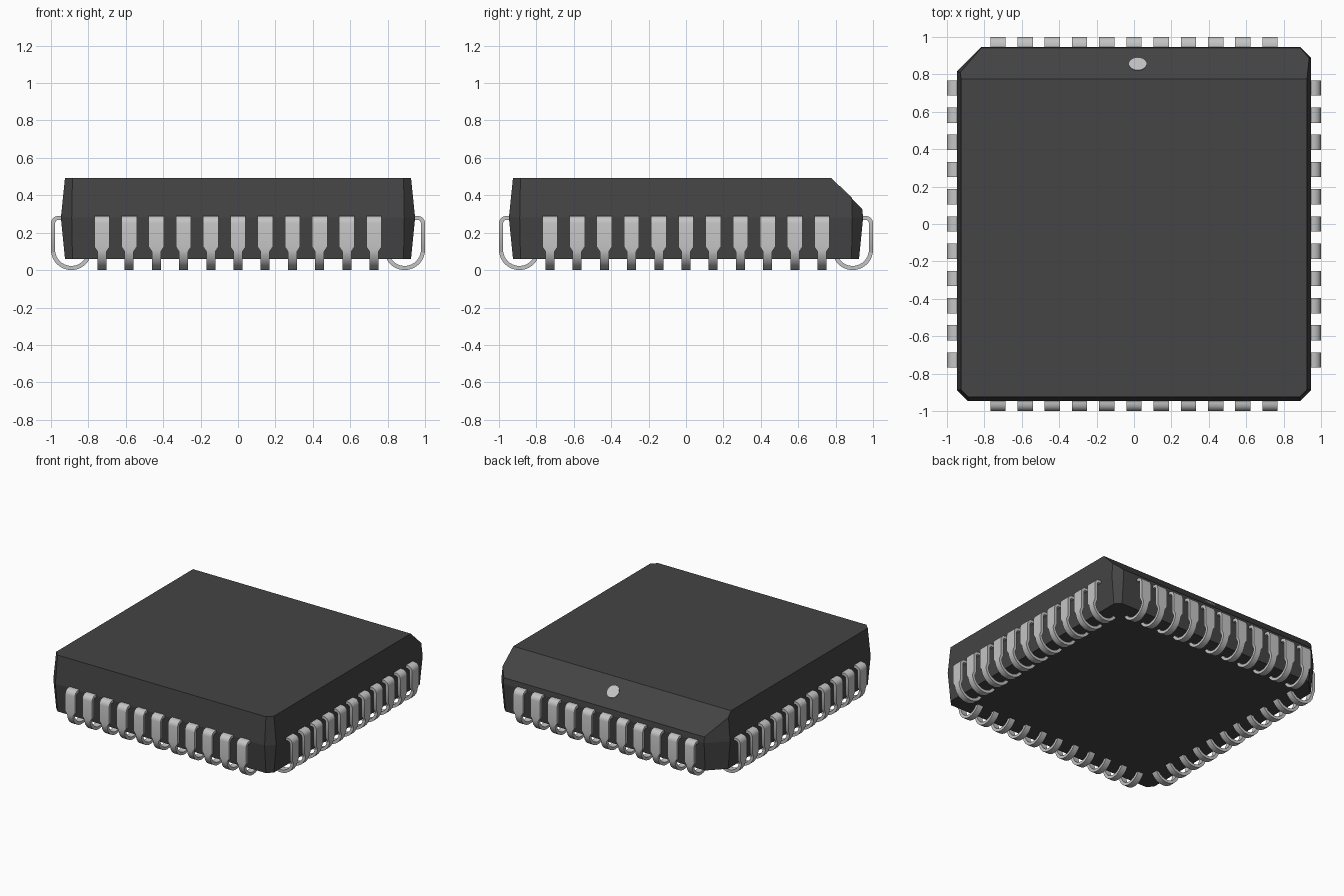
import bpy, bmesh, math
from mathutils import Vector, Matrix

if "Cube" in bpy.data.objects:
    bpy.data.objects.remove(bpy.data.objects["Cube"], do_unlink=True)


def material(name, value):
    mat = bpy.data.materials.new(name)
    mat.use_nodes = True
    colour = (value, value, value, 1)
    mat.diffuse_color = colour
    mat.node_tree.nodes["Principled BSDF"].inputs["Base Color"].default_value = colour
    return mat


def finish(bm, name, mat):
    bmesh.ops.recalc_face_normals(bm, faces=bm.faces)
    mesh = bpy.data.meshes.new(name)
    bm.to_mesh(mesh)
    bm.free()
    mesh.materials.append(mat)
    obj = bpy.data.objects.new(name, mesh)
    bpy.context.collection.objects.link(obj)
    return obj


def loft(bm, rings):
    """Skin a list of closed rings and cap both ends."""
    rings = [[bm.verts.new(p) for p in ring] for ring in rings]
    for a, b in zip(rings, rings[1:]):
        for i in range(len(a)):
            j = (i + 1) % len(a)
            bm.faces.new((a[i], a[j], b[j], b[i]))
    bm.faces.new(rings[0])
    bm.faces.new(rings[-1])


plastic = material("dark plastic", 0.058)
metal = material("light metal", 0.55)


# Body: chamfered square with side draft and one large corner
def outline(half, z, small, large):
    points = []
    for sx, sy in ((1, 1), (-1, 1), (-1, -1), (1, -1)):
        cut = large if (sx, sy) == (-1, 1) else small
        pair = [Vector((sx * half, sy * (half - cut), z)),
                Vector((sx * (half - cut), sy * half, z))]
        points += pair if sx * sy > 0 else pair[::-1]
    return points


bm = bmesh.new()
loft(bm, [outline(0.925, 0.06, 0.04, 0.115),
          outline(0.947, 0.28, 0.058, 0.13),
          outline(0.925, 0.493, 0.04, 0.115)])

# Sloped bevel along the back top edge
slope = Vector((0, 1, 1)).normalized()
cut = bmesh.ops.bisect_plane(bm, geom=bm.verts[:] + bm.edges[:] + bm.faces[:],
                             plane_co=(0, 0.775, 0.493), plane_no=slope, clear_outer=True)
bmesh.ops.contextual_create(
    bm, geom=[e for e in cut["geom_cut"] if isinstance(e, bmesh.types.BMEdge)])
finish(bm, "body", plastic)

# Round index mark on the slope
bm = bmesh.new()
bmesh.ops.create_cone(bm, cap_ends=True, segments=20, radius1=0.047, radius2=0.047, depth=0.008)
dot = finish(bm, "index_mark", metal)
dot.matrix_world = (Matrix.Translation((0.02, 0.853, 0.415))
                    @ Matrix.Rotation(math.radians(-45), 4, "X"))

# Lead centre line: distance outward, height, half width
WIDE, NARROW, THICK = 0.041, 0.024, 0.022
path = [(0.92, 0.279, WIDE)]
for k in range(5):
    a = math.radians(90 - 22.5 * k)
    path.append((0.961 + 0.028 * math.cos(a), 0.251 + 0.028 * math.sin(a), WIDE))
path += [(0.989, 0.125, WIDE), (0.989, 0.1, NARROW)]
for k in range(1, 14):
    a = math.radians(-13 * k)
    path.append((0.891 + 0.098 * math.cos(a), 0.109 + 0.098 * math.sin(a), NARROW))
path.append((0.79, 0.115, NARROW))

# Thicken the centre line into a curled strip
rings = []
for i, (u, z, w) in enumerate(path):
    a, b = path[max(i - 1, 0)], path[min(i + 1, len(path) - 1)]
    n = Vector((b[1] - a[1], a[0] - b[0])).normalized() * THICK / 2
    rings.append([(s * w, -(u + t * n.x), z + t * n.y)
                  for s, t in ((-1, -1), (1, -1), (1, 1), (-1, 1))])
bm = bmesh.new()
loft(bm, rings)
lead = finish(bm, "front_lead_1", metal)
bpy.ops.object.select_all(action="DESELECT")
lead.select_set(True)
bpy.context.view_layer.objects.active = lead
bpy.ops.object.shade_smooth_by_angle(angle=math.radians(35))

# Eleven leads on each of the four sides
COUNT, PITCH = 11, 0.1455
for turn, side in enumerate(("front", "right", "back", "left")):
    for k in range(COUNT):
        obj = lead
        if turn or k:
            obj = lead.copy()
            obj.name = f"{'left' if side == 'right' else 'right' if side == 'left' else side}_lead_{k + 1}"
            bpy.context.collection.objects.link(obj)
        obj.matrix_world = (Matrix.Rotation(turn * math.pi / 2, 4, "Z")
                            @ Matrix.Translation(((k - (COUNT - 1) / 2) * PITCH, 0, 0)))
